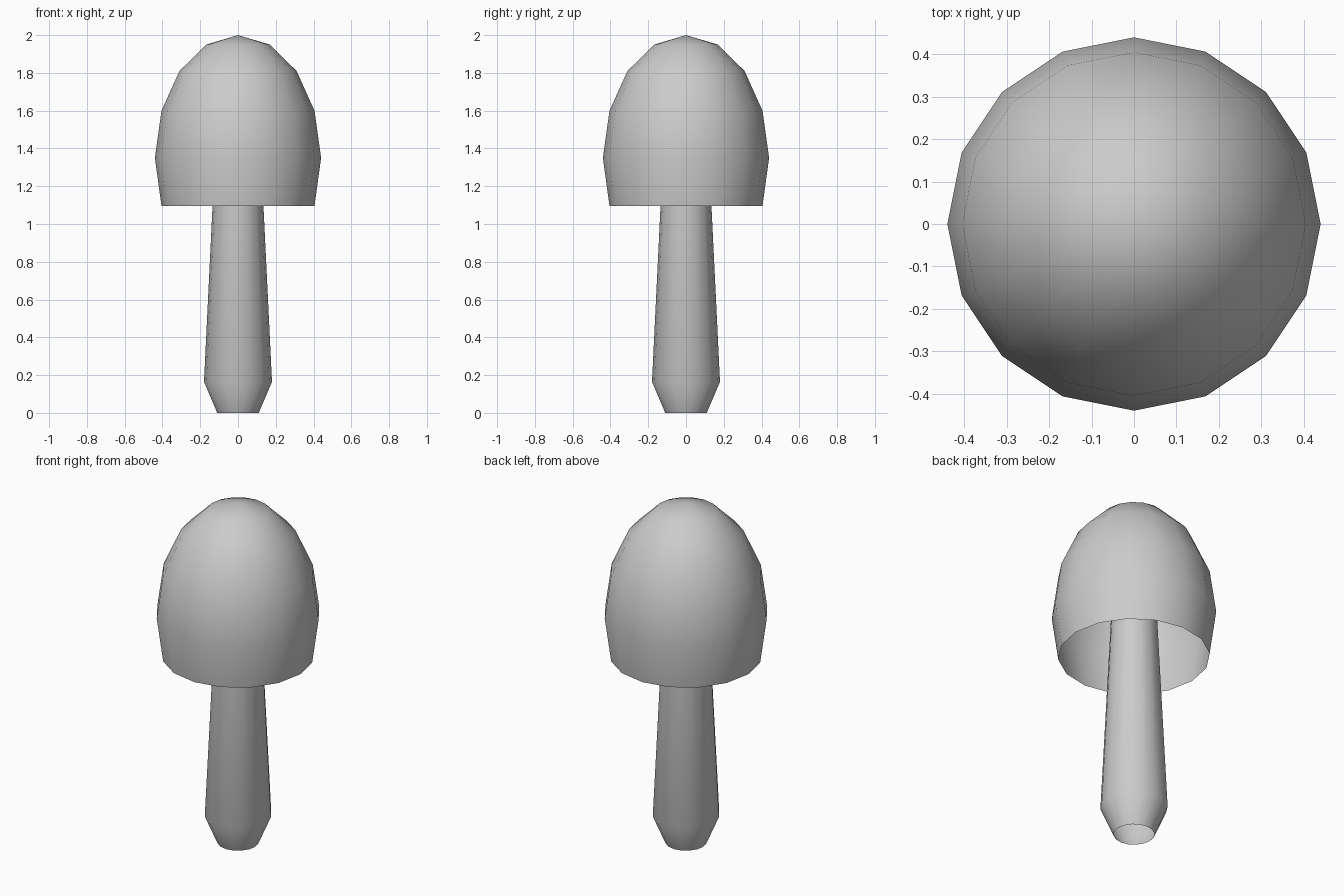
import bpy, bmesh
from math import cos, sin, tau

if "Cube" in bpy.data.objects:
    bpy.data.objects.remove(bpy.data.objects["Cube"])

SIDES = 16


def lathe(name, profile):
    """Spin an open (radius, z) profile around z; radius 0 becomes a pole."""
    bm = bmesh.new()
    rings = []
    for r, z in profile:
        n = SIDES if r > 0 else 1
        rings.append([bm.verts.new((r * cos(tau * i / SIDES), r * sin(tau * i / SIDES), z))
                      for i in range(n)])
    for low, high in zip(rings, rings[1:]):
        for i in range(SIDES):
            j = (i + 1) % SIDES
            if len(high) == 1:
                bm.faces.new((low[i], low[j], high[0]))
            else:
                bm.faces.new((low[i], low[j], high[j], high[i]))
    for f in bm.faces:
        f.smooth = True
    mesh = bpy.data.meshes.new(name)
    bm.to_mesh(mesh)
    bm.free()
    obj = bpy.data.objects.new(name, mesh)
    bpy.context.collection.objects.link(obj)
    return obj


# Stem: open tube, widest near the foot, running up inside the cap
lathe("stem", [(0.11, 0.0), (0.18, 0.165), (0.12, 1.4)])

# Cap: hollow bell, open underneath
lathe("cap", [(0.405, 1.095), (0.44, 1.35), (0.405, 1.60),
              (0.31, 1.81), (0.168, 1.95), (0.0, 2.0)])
